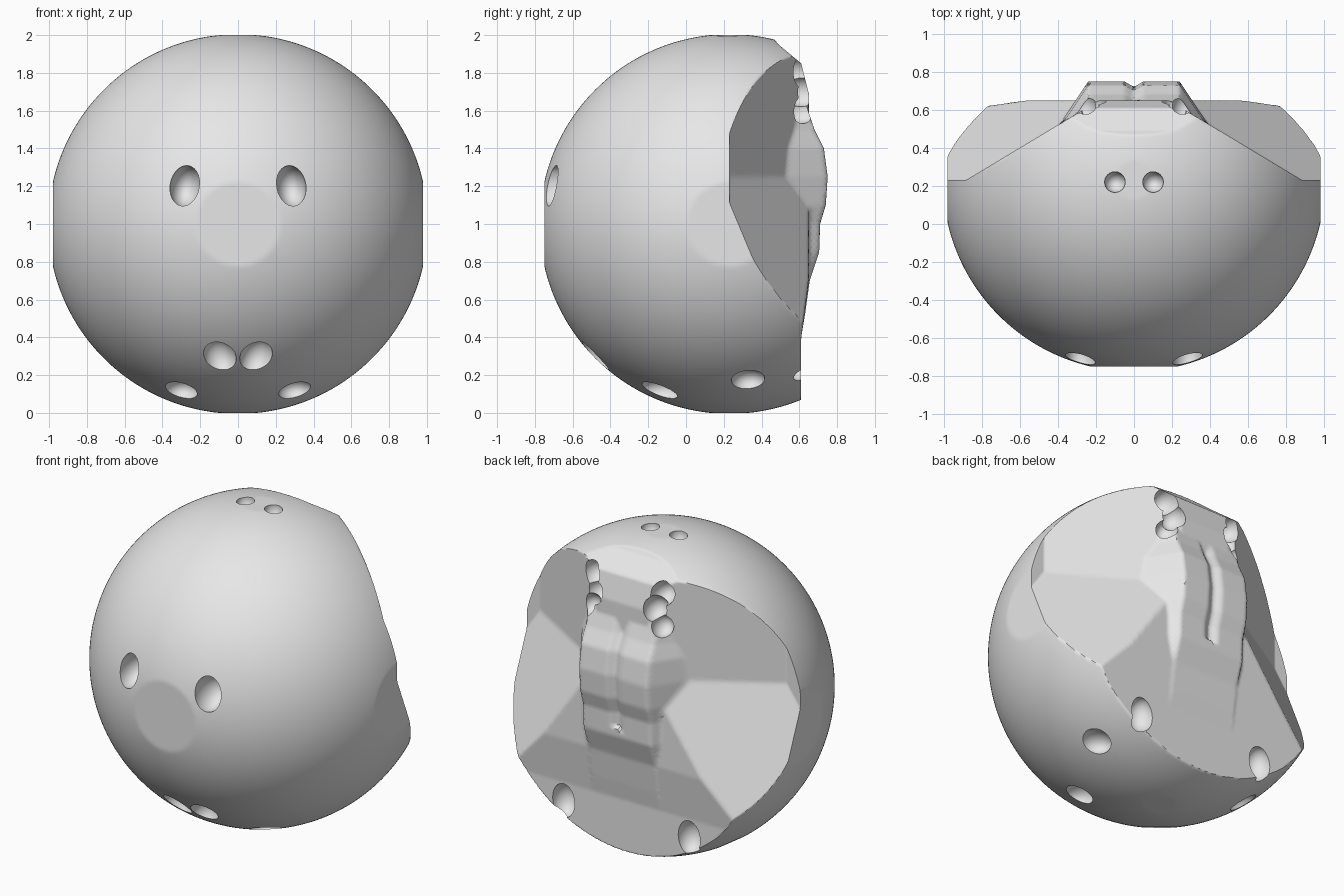
import bpy, bmesh, math
from mathutils import Vector

if "Cube" in bpy.data.objects:
    bpy.data.objects.remove(bpy.data.objects["Cube"])

grey = bpy.data.materials.new("light_grey")
grey.diffuse_color = (0.8, 0.8, 0.8, 1)
grey.use_nodes = True
grey.node_tree.nodes["Principled BSDF"].inputs["Base Color"].default_value = grey.diffuse_color

CENTRE_Y = 0.23
# Height and depth of the ridge that runs down the back
SPINE = [(0.0, 0.60), (0.1, 0.61), (0.4, 0.61), (0.52, 0.63), (0.7, 0.655),
         (0.85, 0.705), (1.0, 0.71), (1.1, 0.74), (1.25, 0.75), (1.4, 0.73),
         (1.5, 0.68), (1.65, 0.63), (1.85, 0.58), (1.95, 0.46), (2.0, 0.42)]


def spine_depth(z):
    for (z0, y0), (z1, y1) in zip(SPINE, SPINE[1:]):
        if z <= z1:
            return y0 + (y1 - y0) * (z - z0) / (z1 - z0)
    return SPINE[-1][1]


def back_depth(x, z):
    a = abs(x)
    # hollowed wings beside the ridge, blending into a flat lower wall
    slope = 0.76 - 0.6 * a + 0.42 * max(0, 1.25 - z)
    wall = 0.61 + 0.04 * max(0, min(1, (z - 0.4) / 0.3))
    wing = min(slope, wall)
    # central double ridge with a groove
    ridge = spine_depth(z) - 1.5 * max(0, a - 0.24)
    if 0.9 < z < 1.75:
        ridge -= 0.03 * max(0, 1 - a / 0.05)
    return max(CENTRE_Y, min(max(wing, ridge), spine_depth(z) + 0.03))


# Round body with flattened front, sides, top and base, and a carved back
bm = bmesh.new()
bmesh.ops.create_icosphere(bm, subdivisions=7, radius=1.005)
for v in bm.verts:
    x = max(-0.98, min(0.98, v.co.x))
    z = max(0, min(2, v.co.z + 1))
    y = max(-0.75, v.co.y + CENTRE_Y)
    v.co = (x, min(y, back_depth(x, z)), z)
mesh = bpy.data.meshes.new("body")
bm.to_mesh(mesh)
bm.free()
mesh.materials.append(grey)
body = bpy.data.objects.new("body", mesh)
bpy.context.collection.objects.link(body)

# Hollows: name, centre, radii, tilt around y (mirrored in x)
HOLLOWS = [
    ("eye", (0.28, -0.69, 1.20), (0.08, 0.13, 0.11), -0.15),
    ("top_hole", (0.10, 0.22, 1.99), (0.055, 0.055, 0.07), 0),
    ("mouth", (0.095, -0.49, 0.29), (0.085, 0.10, 0.11), 0.35),
    ("lower_front", (0.30, -0.14, 0.12), (0.09, 0.11, 0.07), 0),
    ("lower_side", (0.57, 0.33, 0.17), (0.10, 0.09, 0.07), 0),
    ("lower_back", (0.45, 0.60, 0.28), (0.08, 0.09, 0.11), 0),
    ("upper_back_a", (0.25, 0.59, 1.80), (0.07, 0.10, 0.08), 0.3),
    ("upper_back_b", (0.21, 0.61, 1.70), (0.07, 0.09, 0.08), 0),
    ("upper_back_c", (0.26, 0.61, 1.60), (0.06, 0.08, 0.07), -0.3),
]

for name, centre, radii, tilt in HOLLOWS:
    for side in (1, -1):
        bpy.ops.mesh.primitive_uv_sphere_add(
            segments=24, ring_count=14, radius=1,
            location=(side * centre[0], centre[1], centre[2]),
            rotation=(0, side * tilt, 0), scale=radii)
        cutter = bpy.context.object
        cutter.name = name + "_cutter"
        cutter.hide_render = True
        cutter.data.materials.append(grey)
        bpy.context.view_layer.objects.active = body
        mod = body.modifiers.new(name, 'BOOLEAN')
        mod.operation = 'DIFFERENCE'
        mod.solver = 'EXACT'
        mod.object = cutter
        bpy.ops.object.modifier_apply(modifier=mod.name)
        bpy.data.objects.remove(cutter, do_unlink=True)

# Soft shading with crisp hollow rims
bpy.ops.object.select_all(action='DESELECT')
body.select_set(True)
bpy.context.view_layer.objects.active = body
bpy.ops.object.shade_smooth_by_angle(angle=math.radians(40))
